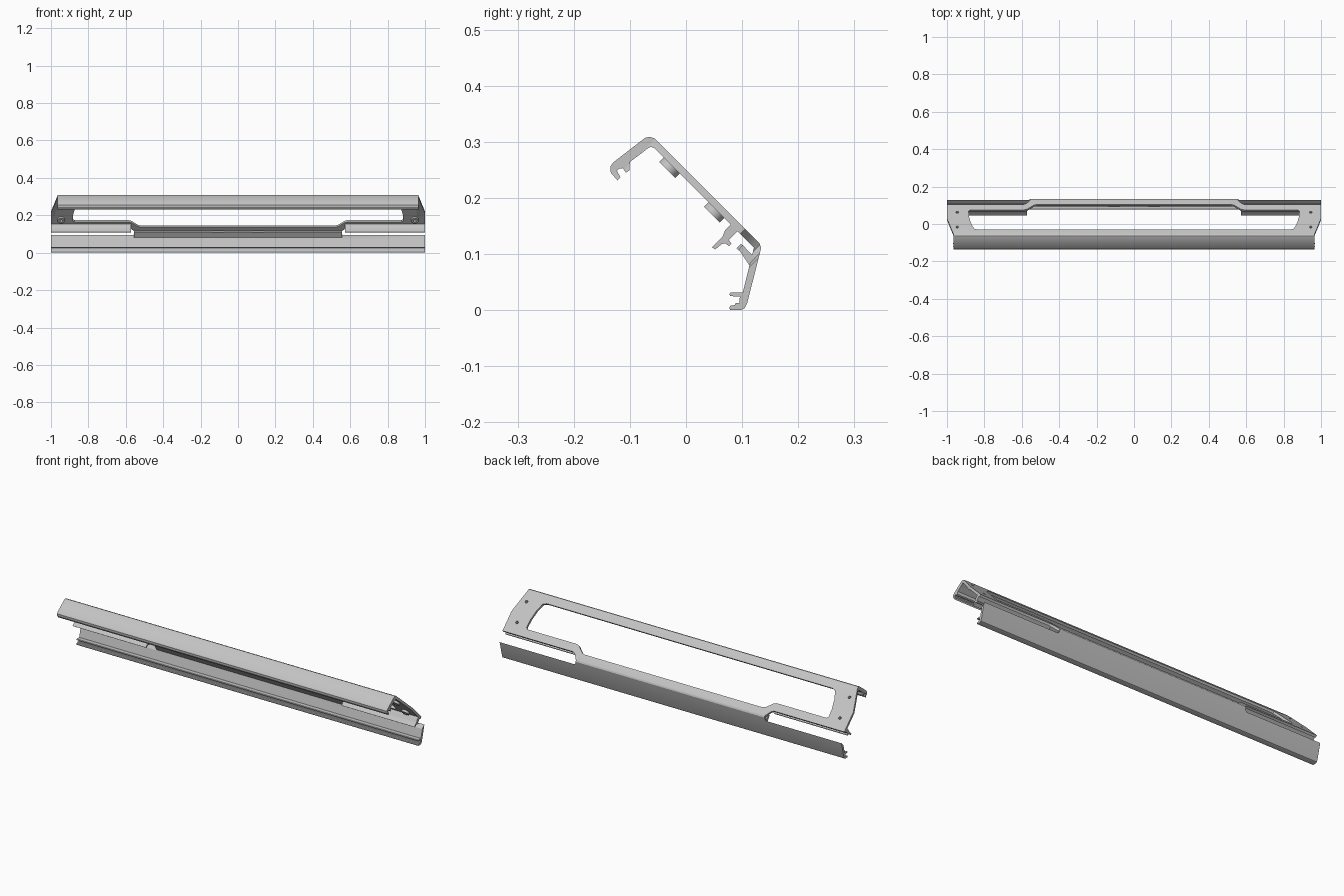
import bpy, bmesh, math

if "Cube" in bpy.data.objects:
    bpy.data.objects.remove(bpy.data.objects["Cube"])

metal = bpy.data.materials.new("light_grey_metal")
metal.use_nodes = True
GREY = (0.55, 0.55, 0.55, 1)
metal.diffuse_color = GREY
metal.node_tree.nodes["Principled BSDF"].inputs["Base Color"].default_value = GREY


def loft(name, ring_a, ring_b):
    """Closed prism between two matching rings of points."""
    bm = bmesh.new()
    a = [bm.verts.new(p) for p in ring_a]
    b = [bm.verts.new(p) for p in ring_b]
    bm.faces.new(a)
    bm.faces.new(b[::-1])
    for i in range(len(a)):
        j = (i + 1) % len(a)
        bm.faces.new((a[j], a[i], b[i], b[j]))
    bmesh.ops.recalc_face_normals(bm, faces=bm.faces)
    mesh = bpy.data.meshes.new(name)
    bm.to_mesh(mesh)
    bm.free()
    mesh.materials.append(metal)
    obj = bpy.data.objects.new(name, mesh)
    bpy.context.collection.objects.link(obj)
    return obj


def extrude_x(name, profile, x0, x1):
    """Extrude a (y, z) profile along x."""
    return loft(name, [(x0, y, z) for y, z in profile], [(x1, y, z) for y, z in profile])


def through_panel(name, outline, low=0.0, high=0.5):
    """Extrude an (x, d) outline square to the sloping panel; d = y - z, depth = y + z."""
    ring = lambda s: [(x, (s + d) / 2, (s - d) / 2) for x, d in outline]
    return loft(name, ring(low), ring(high))


def disc(x, d, r, n=20):
    steps = [2 * math.pi * i / n for i in range(n)]
    return [(x + r * math.cos(t), d + r * math.sqrt(2) * math.sin(t)) for t in steps]


def cut(obj, cutter):
    cutter.hide_render = True
    mod = obj.modifiers.new("cut", "BOOLEAN")
    mod.operation = "DIFFERENCE"
    mod.solver = "EXACT"
    mod.object = cutter
    bpy.context.view_layer.objects.active = obj
    bpy.ops.object.modifier_apply(modifier=mod.name)
    bpy.data.objects.remove(cutter)


def mirrored(points, side):
    return [(x * side, d) for x, d in points]


# Main extrusion: back leg, sloping panel, front lip with gasket prongs
shell = extrude_x("frame_shell", [
    (-.073, .307), (-.065, .309), (-.056, .306), (.131, .119), (.134, .111),
    (.109, .012), (.105, .004), (.098, 0), (.079, 0), (.077, .004), (.079, .008),
    (.087, .009), (.089, .013), (.095, .013), (.096, .024), (.079, .025),
    (.077, .028), (.079, .031), (.101, .031), (.121, .111),
    (-.057, .289), (-.062, .291), (-.067, .289), (-.100, .264), (-.101, .249),
    (-.107, .245), (-.113, .253), (-.119, .252), (-.123, .248), (-.117, .237),
    (-.122, .231), (-.134, .245), (-.135, .255), (-.130, .263)], -1, 1)

# Long window with a lowered middle edge
half_window = [(.835, -.31), (.855, -.30), (.872, -.24), (.882, -.17), (.884, -.11),
               (.874, -.098), (.585, -.098), (.57, -.09), (.535, -.048), (.52, -.042)]
cut(shell, through_panel("window_cutter",
                         half_window + mirrored(half_window[::-1], -1)))

# Corner slots and tapered ends
slot = [(1.1, -.039), (.588, -.039), (.575, -.03), (.558, .0), (.552, .015),
        (.554, .03), (.562, .036), (1.1, .036)]
taper = [(1.01, -.141), (.965, -.36), (.965, -.5), (1.2, -.5), (1.2, -.141)]
SCREW_X, SCREW_ROWS = .945, {"upper": -.283, "lower": -.124}
for side, label in ((1, "left"), (-1, "right")):
    cut(shell, through_panel("slot_cutter", mirrored(slot, side)))
    cut(shell, through_panel("taper_cutter", mirrored(taper, side)))

    # Screw bosses under the panel ends, bored through
    for row, d in SCREW_ROWS.items():
        x = SCREW_X * side
        cut(shell, through_panel("hole_cutter", disc(x, d, .007)))
        boss = through_panel(f"{label}_{row}_boss", disc(x, d, .02), .216, .233)
        cut(boss, through_panel("hole_cutter", disc(x, d, .007)))

    # Forked gasket rail below each end strip
    extrude_x(f"{label}_gasket_rail", [
        (.080, .153), (.092, .141), (.076, .125), (.081, .119), (.077, .114),
        (.070, .119), (.064, .118), (.052, .108), (.046, .112), (.060, .126),
        (.065, .131), (.070, .143)], .572 * side, side)

    # Small fixing under the middle rail
    extrude_x(f"{label}_rail_fixing", [
        (.090, .110), (.098, .118), (.102, .114), (.094, .106)],
        .075 * side, .14 * side)

# Stiffening rib inside the corner
extrude_x("corner_rib", [(.094, .108), (.101, .116), (.124, .092), (.113, .080)], -.555, .555)

for obj in bpy.context.collection.objects:
    if obj.type == "MESH":
        bpy.ops.object.select_all(action="DESELECT")
        obj.select_set(True)
        bpy.context.view_layer.objects.active = obj
        bpy.ops.object.shade_smooth_by_angle(angle=math.radians(30))
